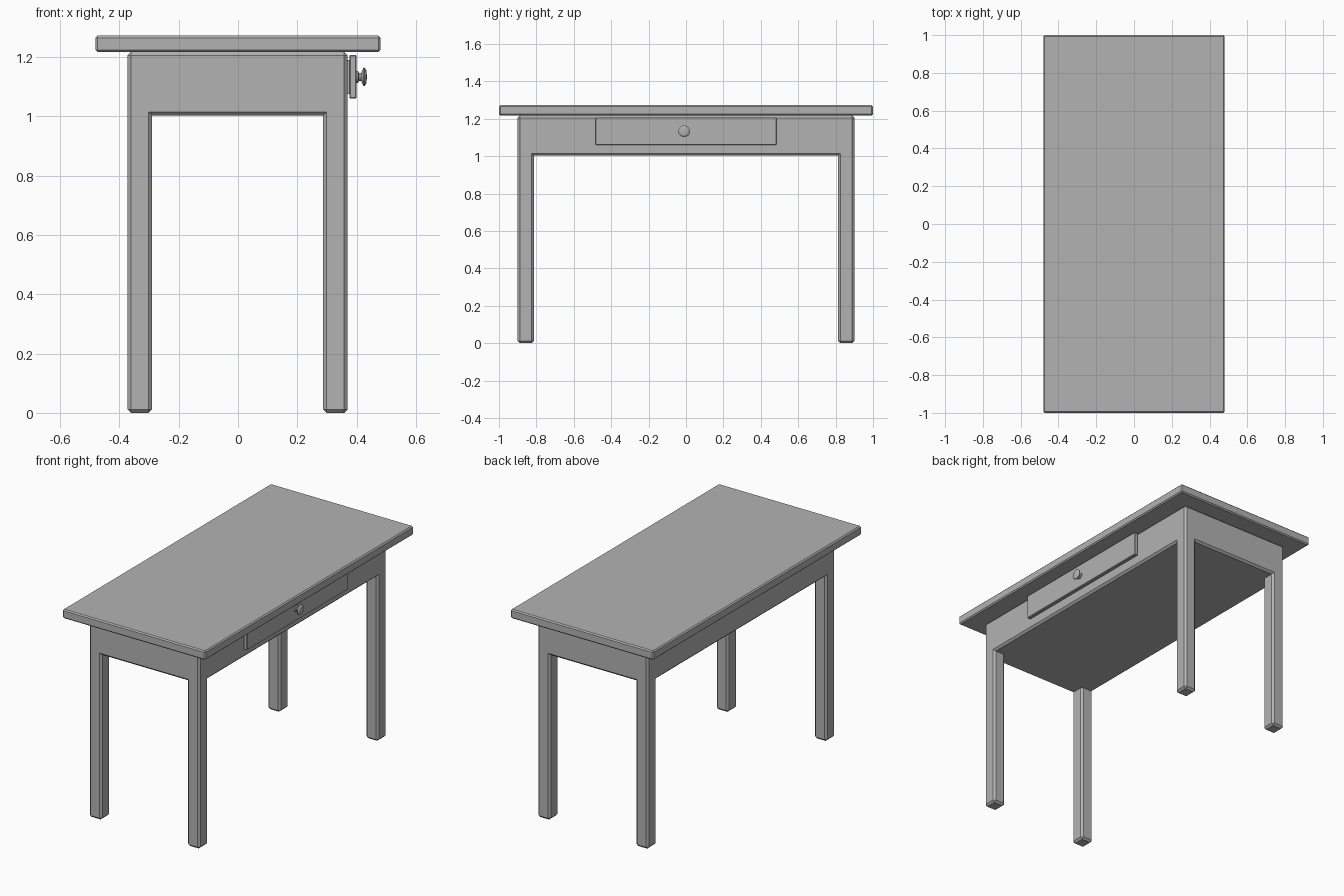
import bpy, bmesh, math
from mathutils import Matrix

cube = bpy.data.objects.get("Cube")
if cube:
    bpy.data.objects.remove(cube, do_unlink=True)

grey = bpy.data.materials.new("plain grey")
grey.use_nodes = True
colour = (0.45, 0.45, 0.45, 1)
grey.diffuse_color = colour
grey.node_tree.nodes["Principled BSDF"].inputs["Base Color"].default_value = colour


def finish(bm, name):
    bmesh.ops.recalc_face_normals(bm, faces=bm.faces[:])
    mesh = bpy.data.meshes.new(name)
    bm.to_mesh(mesh)
    bm.free()
    mesh.materials.append(grey)
    obj = bpy.data.objects.new(name, mesh)
    bpy.context.collection.objects.link(obj)
    return obj


def chamfer(bm, width):
    bm.normal_update()
    sharp = [e for e in bm.edges if e.is_convex and e.calc_face_angle(0) > 0.5]
    bmesh.ops.bevel(bm, geom=sharp, offset=width, segments=1, affect='EDGES')


def box(name, low, high, width):
    bm = bmesh.new()
    bmesh.ops.create_cube(bm, size=1)
    for v in bm.verts:
        v.co = [a if c < 0 else b for a, b, c in zip(low, high, v.co)]
    chamfer(bm, width)
    return finish(bm, name)


# Table top
box("table_top", (-0.48, -1, 1.217), (0.48, 1, 1.272), 0.007)

# Apron and four legs: one block cut into a grid, corners drawn down to the floor
xs, ys = (-0.373, -0.29, 0.287, 0.37), (-0.9, -0.813, 0.813, 0.9)
bm = bmesh.new()
bmesh.ops.create_cube(bm, size=1)
for v in bm.verts:
    v.co = (xs[0] if v.co.x < 0 else xs[3], ys[0] if v.co.y < 0 else ys[3],
            1.003 if v.co.z < 0 else 1.217)
for axis, cuts in ((0, xs[1:3]), (1, ys[1:3])):
    for cut in cuts:
        point, normal = [0, 0, 1], [0, 0, 0]
        point[axis], normal[axis] = cut, 1
        bmesh.ops.bisect_plane(bm, geom=bm.verts[:] + bm.edges[:] + bm.faces[:],
                               plane_co=point, plane_no=normal)
bm.normal_update()
corners = [f for f in bm.faces if f.normal.z < -0.5
           and abs(f.calc_center_median().x) > 0.3
           and abs(f.calc_center_median().y) > 0.82]
for foot in bmesh.ops.extrude_discrete_faces(bm, faces=corners)["faces"]:
    for v in foot.verts:
        v.co.z = 0
bmesh.ops.remove_doubles(bm, verts=bm.verts[:], dist=0.0001)
bmesh.ops.dissolve_limit(bm, angle_limit=0.02, verts=bm.verts[:], edges=bm.edges[:])
chamfer(bm, 0.012)
finish(bm, "apron_and_legs")

# Drawer front with a narrower backing
box("drawer_backing", (0.36, -0.47, 1.075), (0.38, 0.47, 1.19), 0.001)
box("drawer_front", (0.376, -0.483, 1.06), (0.4, 0.483, 1.207), 0.003)

# Turned knob: pairs of radius and height along its axis
profile = [(0, 0), (0.02, 0), (0.02, 0.008), (0.013, 0.011), (0.013, 0.018),
           (0.031, 0.026), (0.031, 0.03), (0.022, 0.036), (0, 0.038)]
bm = bmesh.new()
verts = [bm.verts.new((r, 0, z)) for r, z in profile]
edges = [bm.edges.new(pair) for pair in zip(verts, verts[1:])]
bmesh.ops.spin(bm, geom=verts + edges, cent=(0, 0, 0), axis=(0, 0, 1),
               angle=math.tau, steps=16)
bmesh.ops.remove_doubles(bm, verts=bm.verts[:], dist=0.0001)
knob = finish(bm, "drawer_knob")
knob.data.transform(Matrix.Translation((0.397, -0.01, 1.133)) @ Matrix.Rotation(math.pi / 2, 4, 'Y'))
